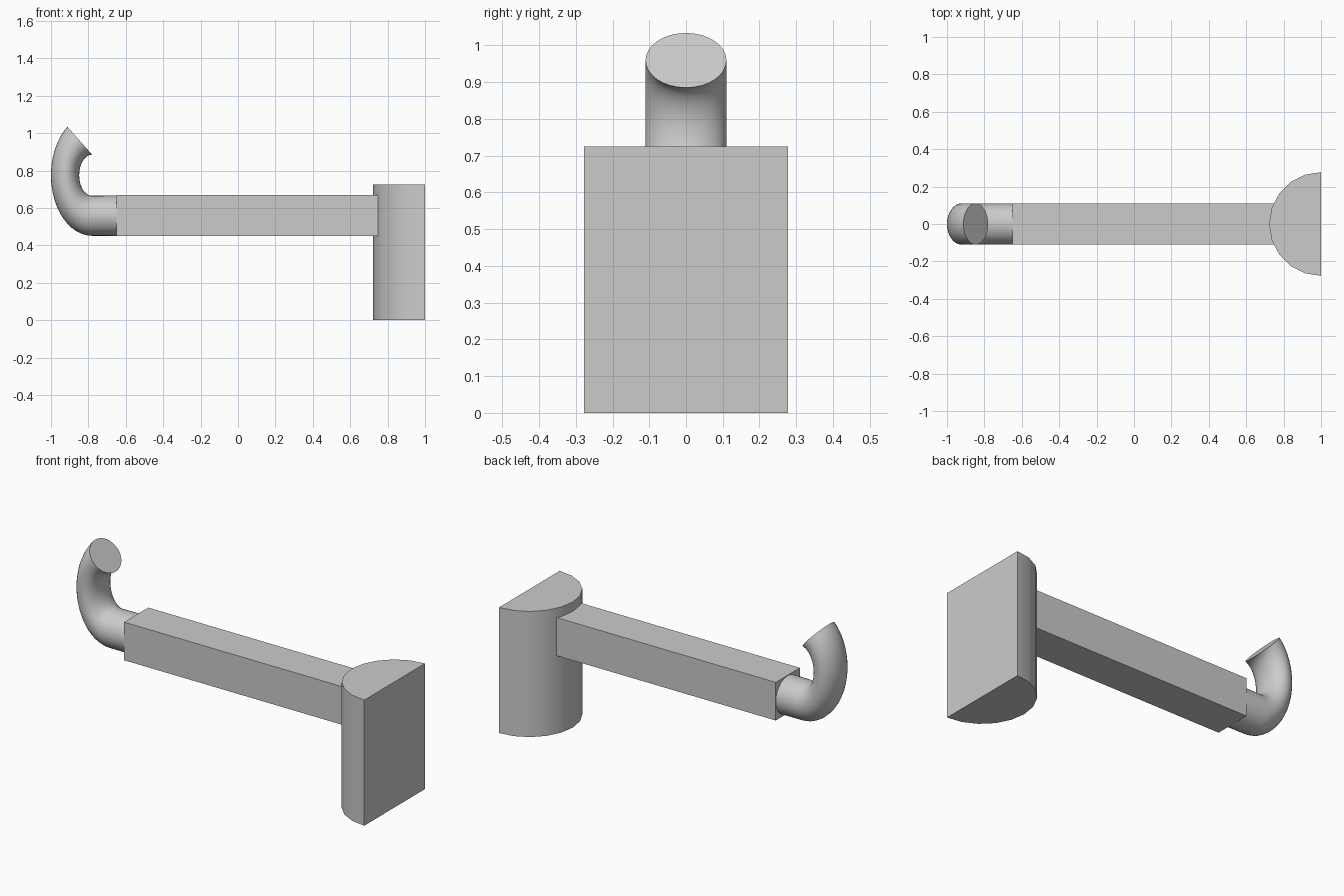
import bpy
import bmesh
from math import sin, cos, pi, radians

cube = bpy.data.objects.get("Cube")
if cube:
    bpy.data.objects.remove(cube, do_unlink=True)

grey = bpy.data.materials.new("plain_grey")
grey.use_nodes = True
grey.diffuse_color = (0.6, 0.6, 0.6, 1)
grey.node_tree.nodes["Principled BSDF"].inputs["Base Color"].default_value = (0.6, 0.6, 0.6, 1)


def loft(name, rings, smooth=False):
    """Skin a list of equal-length rings and cap both ends."""
    bm = bmesh.new()
    rows = [[bm.verts.new(p) for p in ring] for ring in rings]
    n = len(rows[0])
    for a, b in zip(rows, rows[1:]):
        for i in range(n):
            j = (i + 1) % n
            bm.faces.new((a[i], a[j], b[j], b[i]))
    bm.faces.new(rows[0][::-1])
    bm.faces.new(rows[-1])
    bmesh.ops.recalc_face_normals(bm, faces=bm.faces)
    mesh = bpy.data.meshes.new(name)
    bm.to_mesh(mesh)
    bm.free()
    obj = bpy.data.objects.new(name, mesh)
    bpy.context.collection.objects.link(obj)
    mesh.materials.append(grey)
    if smooth:
        bpy.ops.object.select_all(action='DESELECT')
        obj.select_set(True)
        bpy.context.view_layer.objects.active = obj
        bpy.ops.object.shade_smooth_by_angle(angle=radians(30))
    return obj


# Half-round mounting block with its flat side facing +x
STEPS = 10
profile = [(1 - 0.277 * sin(pi * i / STEPS), 0.277 * cos(pi * i / STEPS))
           for i in range(STEPS + 1)]
loft("mounting_block", [[(x, y, z) for x, y in profile] for z in (0, 0.725)], smooth=True)

# Square arm, its end sunk into the block
H = 0.11
square = [(-H, -H), (H, -H), (H, H), (-H, H)]
loft("arm", [[(x, y, 0.56 + z) for y, z in square] for x in (-0.65, 0.76)])


# Hook tube: each ring spans an outer and an inner point of the bend
def ring(outer, inner, sides=32):
    cx, cz = (outer[0] + inner[0]) / 2, (outer[1] + inner[1]) / 2
    dx, dz = outer[0] - cx, outer[1] - cz
    return [(cx + dx * cos(a), H * sin(a), cz + dz * cos(a))
            for a in (2 * pi * i / sides for i in range(sides))]


def bend(angle, width, height):
    return (-0.78 - width * sin(angle), 0.775 - height * cos(angle))


BENDS = 24
rings = [ring((-0.65, 0.45), (-0.65, 0.667))]
for i in range(BENDS + 1):
    t = i / BENDS
    rings.append(ring(bend(radians(143) * t, 0.22, 0.324),
                      bend(pi * t, 0.069, 0.11)))
loft("hook", rings, smooth=True)
